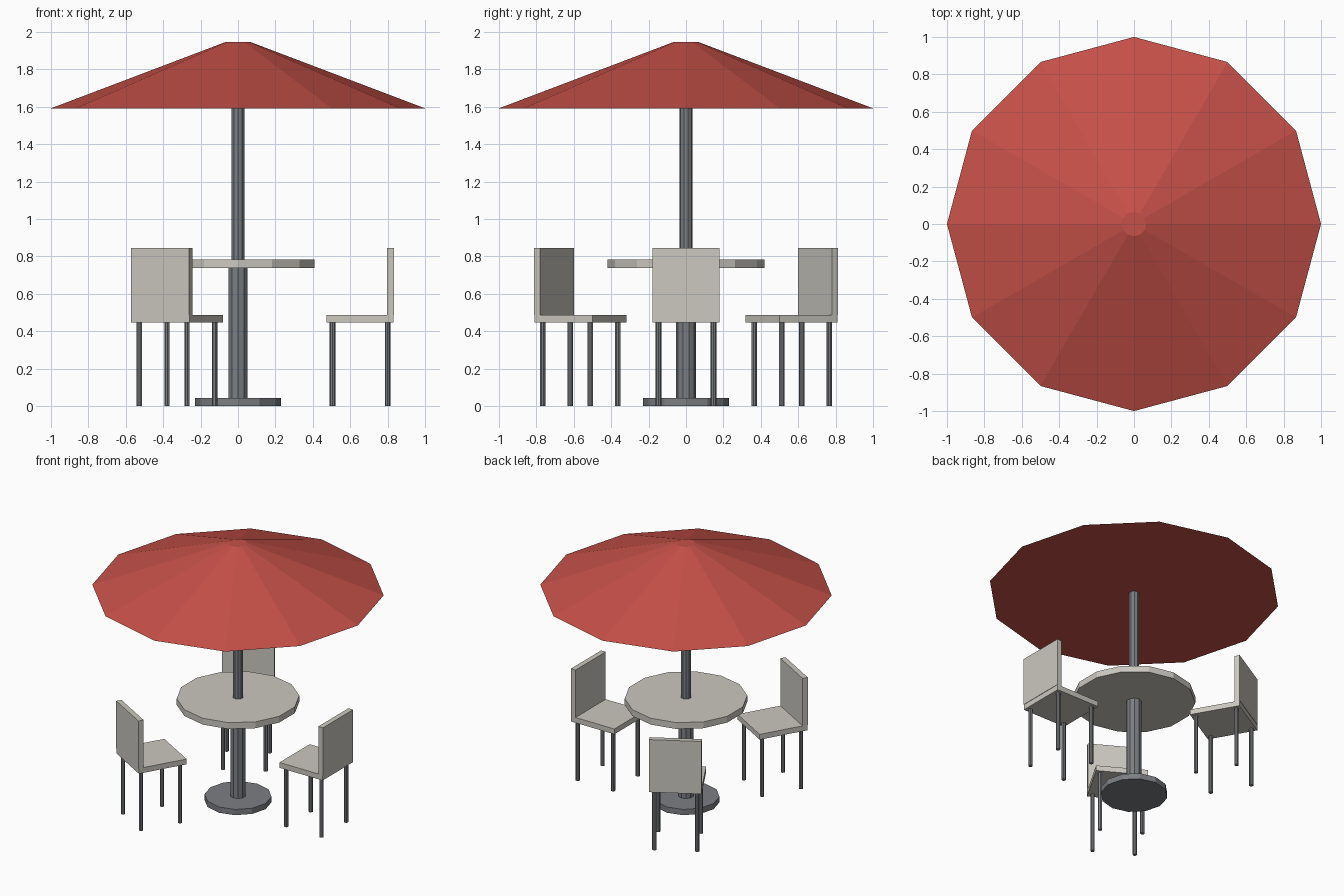
import bpy
from math import radians
from mathutils import Matrix

if "Cube" in bpy.data.objects:
    bpy.data.objects.remove(bpy.data.objects["Cube"])


def material(name, rgb):
    m = bpy.data.materials.new(name)
    m.diffuse_color = (*rgb, 1)
    m.use_nodes = True
    m.node_tree.nodes["Principled BSDF"].inputs["Base Color"].default_value = m.diffuse_color
    return m


RED = material("red_fabric", (0.56, 0.08, 0.065))
CREAM = material("cream_panel", (0.60, 0.58, 0.53))
METAL = material("dark_metal", (0.20, 0.21, 0.225))


def finish(name, mat, turn):
    ob = bpy.context.object
    ob.name = name
    ob.data.materials.append(mat)
    ob.matrix_world = Matrix.Rotation(radians(turn), 4, 'Z') @ ob.matrix_basis
    return ob


def prism(name, mat, sides, r1, r2, z0, z1, x=0, y=0, turn=0):
    bpy.ops.mesh.primitive_cone_add(vertices=sides, radius1=r1, radius2=r2,
                                    depth=z1 - z0, location=(x, y, (z0 + z1) / 2))
    return finish(name, mat, turn)


def box(name, mat, x0, x1, y0, y1, z0, z1, turn=0):
    bpy.ops.mesh.primitive_cube_add(
        size=1, location=((x0 + x1) / 2, (y0 + y1) / 2, (z0 + z1) / 2))
    bpy.context.object.scale = (x1 - x0, y1 - y0, z1 - z0)
    bpy.context.view_layer.update()
    return finish(name, mat, turn)


# Parasol and table
prism("base_plate", METAL, 12, 0.23, 0.23, 0, 0.043)
prism("table_column", METAL, 10, 0.053, 0.053, 0.043, 0.737)
prism("table_top", CREAM, 14, 0.42, 0.42, 0.737, 0.785)
prism("parasol_pole", METAL, 10, 0.036, 0.036, 0.785, 1.60)
prism("parasol_canopy", RED, 12, 1.0, 0.065, 1.592, 1.947)

# Three chairs spaced evenly around the table, backs facing outward
for i in range(3):
    turn = 120 * i
    box(f"chair_seat_{i + 1}", CREAM, 0.472, 0.832, -0.18, 0.18, 0.446, 0.486, turn)
    box(f"chair_back_{i + 1}", CREAM, 0.796, 0.835, -0.18, 0.18, 0.486, 0.844, turn)
    for end, x in (("front", 0.505), ("rear", 0.80)):
        for side, y in (("left", -0.147), ("right", 0.147)):
            prism(f"chair_{i + 1}_{end}_{side}_leg", METAL, 8, 0.015, 0.015,
                  0, 0.446, x, y, turn)
